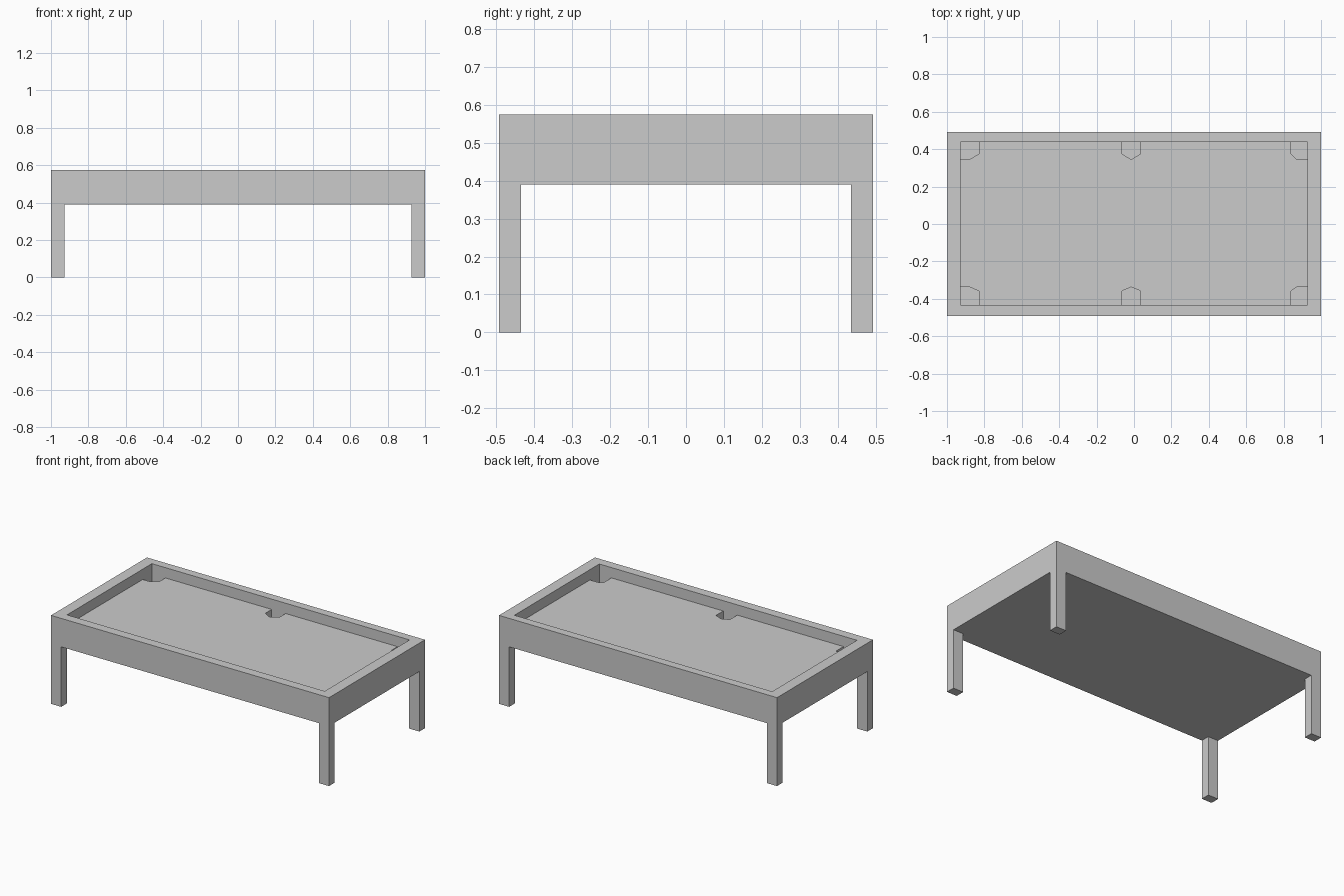
import bpy, bmesh

if "Cube" in bpy.data.objects:
    bpy.data.objects.remove(bpy.data.objects["Cube"])

HX, HY = 1.0, 0.493            # outer half sizes
IX, IY0, IY1 = 0.927, -0.433, 0.439   # inner edge of the rim
TOP, APRON, BED, POCKET = 0.575, 0.39, 0.508, 0.42


def prism(name, outlines, z0, z1):
    """Extrude one or more closed xy outlines from z0 to z1."""
    bm = bmesh.new()
    for pts in outlines:
        face = bm.faces.new([bm.verts.new((x, y, z0)) for x, y in pts])
        ext = bmesh.ops.extrude_face_region(bm, geom=[face])
        verts = [g for g in ext["geom"] if isinstance(g, bmesh.types.BMVert)]
        bmesh.ops.translate(bm, verts=verts, vec=(0, 0, z1 - z0))
    bmesh.ops.recalc_face_normals(bm, faces=bm.faces)
    me = bpy.data.meshes.new(name)
    bm.to_mesh(me)
    bm.free()
    ob = bpy.data.objects.new(name, me)
    bpy.context.collection.objects.link(ob)
    return ob


def rect(x0, x1, y0, y1):
    return [(x0, y0), (x1, y0), (x1, y1), (x0, y1)]


def cut(target, cutter):
    mod = target.modifiers.new(cutter.name, 'BOOLEAN')
    mod.operation = 'DIFFERENCE'
    mod.solver = 'EXACT'
    mod.object = cutter
    cutter.hide_render = True
    cutter.display_type = 'WIRE'


# Table body with the sunken playing bed
body = prism("table_body", [rect(-HX, HX, -HY, HY)], APRON, TOP)
cut(body, prism("bed_recess_cutter", [rect(-IX, IX, IY0, IY1)], BED, TOP + 0.1))

# Pockets: chamfered at the corners, pointed in the middle of the long sides
pockets = []
for wall, near, tip in ((IY1, 0.375, 0.345), (IY0, -0.358, -0.337)):
    pockets.append([(-IX, wall), (-0.83, wall), (-0.83, near), (-0.88, tip), (-IX, tip)])
    pockets.append([(IX, wall), (0.84, wall), (0.84, near), (0.87, tip), (IX, tip)])
    pockets.append([(-0.065, wall), (0.035, wall), (0.035, near), (-0.015, tip), (-0.065, near)])
cut(body, prism("pocket_cutter", pockets, POCKET, BED + 0.03))

# Square legs flush with the outer corners
for sx, xn in ((-1, "left"), (1, "right")):
    for sy, yn in ((-1, "front"), (1, "back")):
        prism(f"{yn}_{xn}_leg",
              [rect(*sorted((sx * HX, sx * IX)), *sorted((sy * HY, sy * 0.435)))],
              0, APRON)
